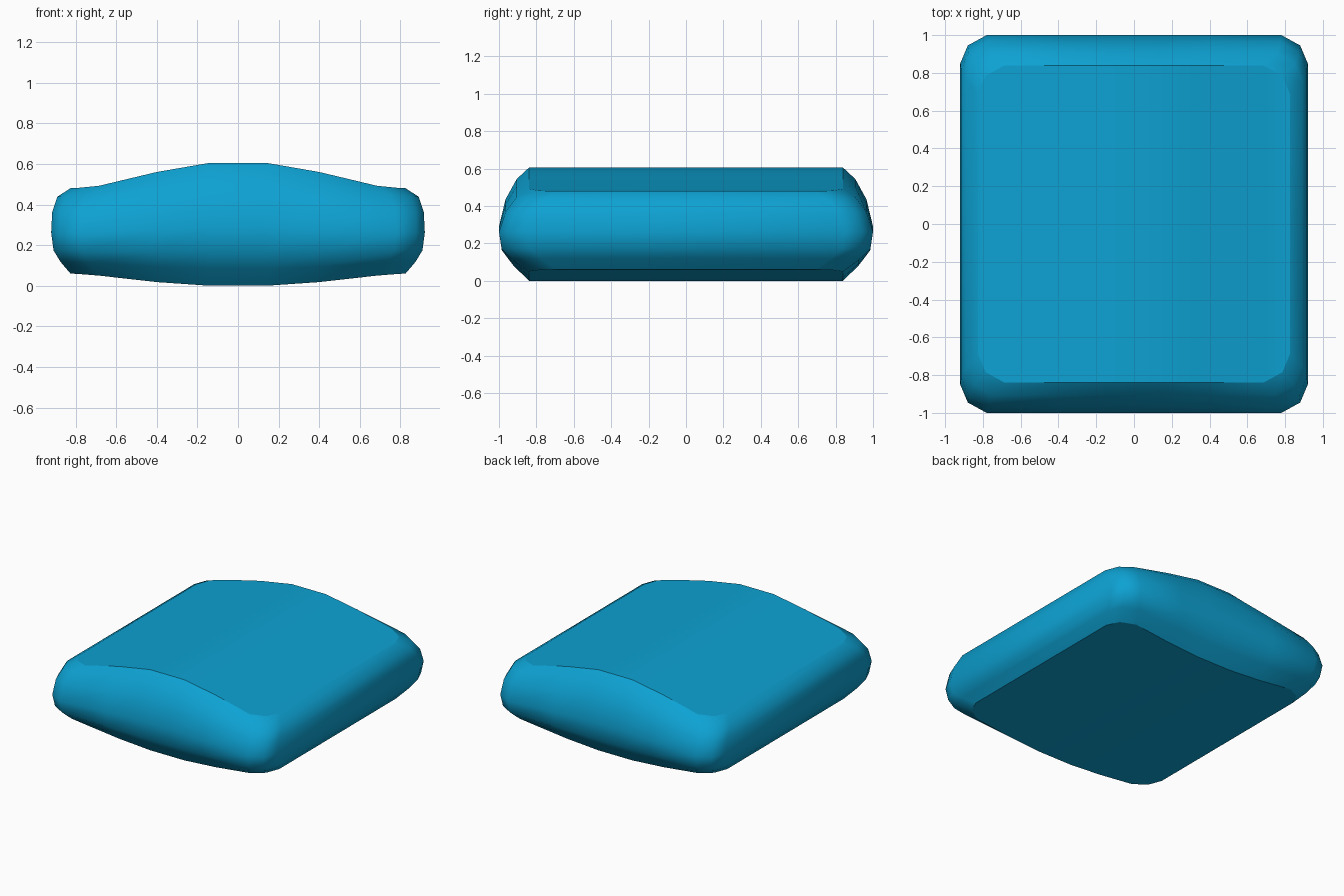
import bpy
import bmesh

cube = bpy.data.objects.get("Cube")
if cube:
    bpy.data.objects.remove(cube, do_unlink=True)

# Single blue colour
blue = bpy.data.materials.new("bright_blue")
blue.use_nodes = True
color = (0.004, 0.36, 0.65, 1)
blue.diffuse_color = color
blue.node_tree.nodes["Principled BSDF"].inputs["Base Color"].default_value = color

# Side profile, bottom to top: height fraction, half width, half depth
PROFILE = [(0, 0.825, 0.84), (0.14, 0.875, 0.925), (0.27, 0.908, 0.985),
           (0.48, 0.92, 1.0), (0.72, 0.915, 0.965), (0.9, 0.89, 0.905),
           (1, 0.825, 0.84)]
# Lower and upper height of each column, centre to side
HEIGHTS = [(0, 0.605), (0.018, 0.56), (0.05, 0.492), (0.058, 0.482), (0.06, 0.48)]


def front_half(hx, hy):
    """Right half of the front edge with its rounded corner."""
    return [(0.14, hy), (0.4, hy), (hx - 0.14, hy),
            (hx - 0.04, hy - 0.055), (hx, hy - 0.15)]


bm = bmesh.new()
rings = []
for t, hx, hy in PROFILE:
    right = [(x, y, lo + t * (hi - lo))
             for (x, y), (lo, hi) in zip(front_half(hx, hy), HEIGHTS)]
    row = [(-x, y, z) for x, y, z in reversed(right)] + right
    front = [bm.verts.new((x, -y, z)) for x, y, z in row]
    back = [bm.verts.new((x, y, z)) for x, y, z in reversed(row)]
    rings.append(front + back)

# Rounded sides
n = len(rings[0])
for low, high in zip(rings, rings[1:]):
    for i in range(n):
        j = (i + 1) % n
        bm.faces.new((low[i], low[j], high[j], high[i]))

# Gently arched top and bottom, in strips from front to back
for ring in (rings[0], rings[-1]):
    for i in range(n // 2 - 1):
        bm.faces.new((ring[i], ring[i + 1], ring[n - 2 - i], ring[n - 1 - i]))
bmesh.ops.recalc_face_normals(bm, faces=bm.faces)

# Smooth surface with crisp rims
for face in bm.faces:
    face.smooth = True
for ring in (rings[0], rings[-1]):
    for i in range(n):
        bm.edges.get((ring[i], ring[(i + 1) % n])).smooth = False

mesh = bpy.data.meshes.new("cushion_body")
bm.to_mesh(mesh)
bm.free()
mesh.materials.append(blue)
body = bpy.data.objects.new("cushion_body", mesh)
bpy.context.collection.objects.link(body)
